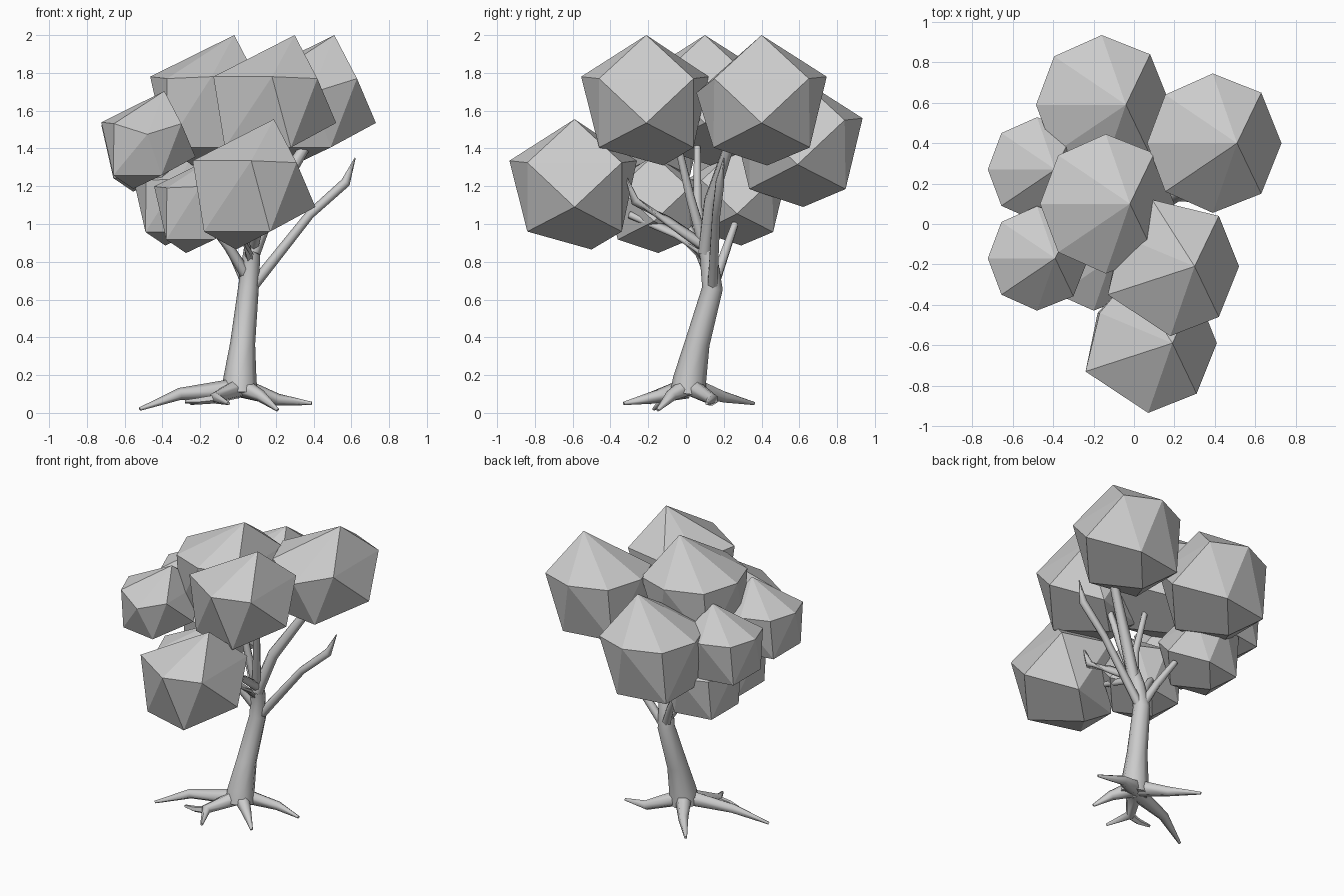
import bpy, bmesh, math
from mathutils import Vector

cube = bpy.data.objects.get("Cube")
if cube:
    bpy.data.objects.remove(cube, do_unlink=True)

grey = bpy.data.materials.new("plain_grey")
grey.use_nodes = True
colour = (0.6, 0.6, 0.6, 1)
grey.diffuse_color = colour
grey.node_tree.nodes["Principled BSDF"].inputs["Base Color"].default_value = colour


def add_object(name, bm):
    bmesh.ops.recalc_face_normals(bm, faces=bm.faces)
    mesh = bpy.data.meshes.new(name)
    bm.to_mesh(mesh)
    bm.free()
    mesh.materials.append(grey)
    obj = bpy.data.objects.new(name, mesh)
    bpy.context.collection.objects.link(obj)
    return obj


def limb(name, path, radii, sides=6):
    """Smooth tapered tube along a path of points."""
    bm = bmesh.new()
    pts = [Vector(p) for p in path]
    rings = []
    for i, p in enumerate(pts):
        along = (pts[min(i + 1, len(pts) - 1)] - pts[max(i - 1, 0)]).normalized()
        ref = Vector((0, 1, 0)) if abs(along.y) < 0.8 else Vector((1, 0, 0))
        u = along.cross(ref).normalized()
        v = along.cross(u)
        ring = []
        for k in range(sides):
            a = math.tau * k / sides
            ring.append(bm.verts.new(p + radii[i] * (u * math.cos(a) + v * math.sin(a))))
        rings.append(ring)
    for a, b in zip(rings, rings[1:]):
        for k in range(sides):
            n = (k + 1) % sides
            bm.faces.new((a[k], a[n], b[n], b[k]))
    bm.faces.new(rings[0])
    bm.faces.new(rings[-1])
    obj = add_object(name, bm)
    for other in bpy.context.selected_objects:
        other.select_set(False)
    obj.select_set(True)
    bpy.context.view_layer.objects.active = obj
    bpy.ops.object.shade_smooth_by_angle(angle=math.radians(65))


def both(x, y, z):
    return [(x, y, z), (x, -y, z)]


# Leaf clump shapes: off-centre peak, eight or seven sided shoulder, lower ring
front_half = [(.12, 0, .345), (.34, 0, -.12)] + both(.24, .25, .115)
back_half = (both(-.235, .24, .115) + [(-.325, 0, .125), (0, .345, .125)]
             + both(.1, .255, -.25) + both(-.24, .2, -.25) + [(-.1, .03, -.345)])
round_clump = front_half + back_half + [(0, -.345, .125)]
dropped_clump = front_half + back_half + [(0, -.345, .04)]
angular_clump = (front_half + [(0, -.345, .125), (-.31, -.14, .125), (-.24, .15, .115), (-.09, .33, .125)]
                 + both(.1, .25, -.25) + both(-.25, .15, -.25) + [(-.08, .09, -.345)])


def clump(name, shape, centre, size=1.0):
    bm = bmesh.new()
    for p in shape:
        bm.verts.new(Vector(centre) + Vector(p) * size)
    bmesh.ops.convex_hull(bm, input=bm.verts)
    bmesh.ops.dissolve_limit(bm, angle_limit=math.radians(4), verts=bm.verts, edges=bm.edges)
    add_object(name, bm)


clump("front_crown", angular_clump, (.18, -.21, 1.655))
clump("low_front_crown", angular_clump, (.07, -.59, 1.21))
clump("middle_crown", round_clump, (-.14, .10, 1.655))
clump("left_crown", dropped_clump, (.39, .40, 1.655))
clump("back_crown", round_clump, (-.16, .59, 1.435))
clump("small_crown_front", dropped_clump, (-.48, -.17, 1.445), .75)
clump("small_crown_back", dropped_clump, (-.48, .27, 1.43), .75)
clump("low_small_crown_front", round_clump, (-.20, -.17, 1.105), .75)
clump("low_small_crown_back", round_clump, (-.31, .27, 1.145), .75)

# Trunk
limb("trunk", [(.01, .01, .1), (.01, .02, .18), (.025, .06, .37), (.055, .14, .66), (.07, .12, .82), (.08, .09, .95)],
     [.095, .088, .066, .055, .047, .035], 8)

# Branches
branches = {
    "side_branch": [(.07, .14, .66), (.38, .16, 1.05), (.57, .18, 1.22), (.62, .2, 1.35)],
    "back_branch": [(.06, .14, .66), (-.02, .2, .83), (-.12, .26, 1.0)],
    "front_branch": [(.07, .12, .8), (.03, -.05, .95), (-.02, -.3, 1.05)],
    "upper_front_branch": [(.08, .1, .88), (.12, -.1, 1.02), (.14, -.27, 1.12), (.15, -.32, 1.26)],
    "middle_branch": [(.08, .1, .85), (.04, .06, 1.1), (-.04, .06, 1.42)],
    "crown_branch": [(.08, .09, .9), (.13, .02, 1.15), (.18, -.05, 1.45)],
    "right_branch": [(.05, .13, .72), (-.05, .06, .88), (-.18, -.02, 1.05)],
}
for name, path in branches.items():
    limb(name, path, [.032, .026, .02] if len(path) == 3 else [.03, .024, .026, .003])
limb("left_branch", [(.08, .1, .85), (.18, .13, 1.12), (.38, .24, 1.45)], [.04, .038, .028])

# Roots
roots = {
    "right_root": [(0, 0, .13), (-.31, -.08, .1), (-.52, -.17, .02)],
    "left_root": [(0, .02, .14), (.21, .14, .07), (.39, .11, .05)],
    "front_left_root": [(.01, .01, .14), (.12, -.08, .09), (.21, -.15, .015)],
    "front_root": [(0, 0, .13), (-.12, -.18, .08), (-.05, -.33, .05)],
    "back_root": [(0, .03, .14), (-.12, .2, .085), (-.25, .36, .05)],
}
for name, path in roots.items():
    limb(name, path, [.055, .032, .009])
# Small offshoot of the front root
limb("root_twig", [(-.12, -.18, .075), (-.2, -.19, .065), (-.28, -.18, .06)], [.025, .02, .01], 5)
